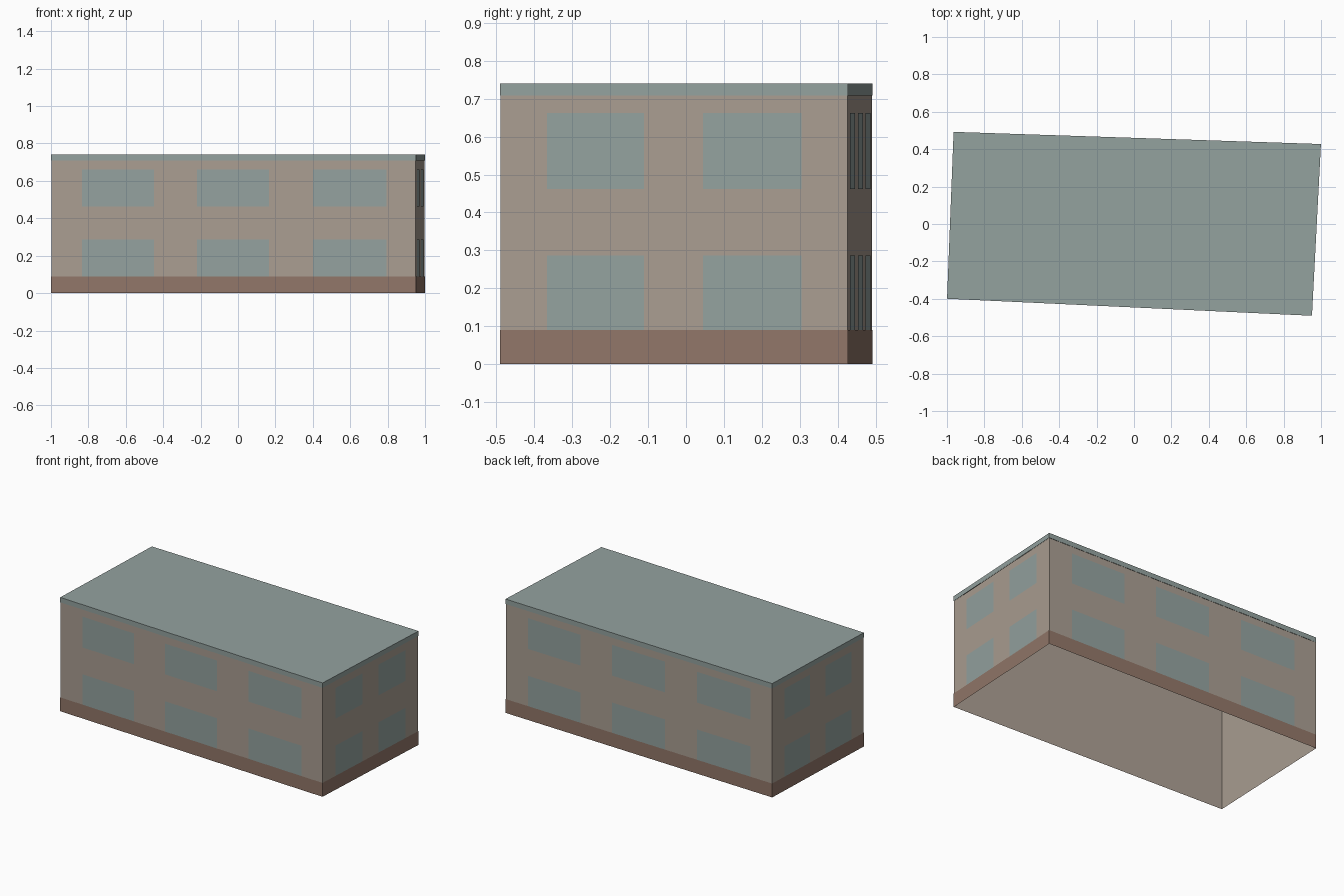
import bpy
import bmesh
from mathutils import Vector

if "Cube" in bpy.data.objects:
    bpy.data.objects.remove(bpy.data.objects["Cube"], do_unlink=True)

# Slightly skewed footprint, counter-clockwise from the front left corner
FOOTPRINT = [Vector(p) for p in ((-0.998, -0.398), (0.95, -0.489), (0.998, 0.426), (-0.963, 0.491))]
HEIGHT, EAVES, PLINTH = 0.74, 0.708, 0.09
STOREYS = ((PLINTH, 0.287), (0.462, 0.662))
LONG_BAYS = ((0.084, 0.282), (0.4, 0.598), (0.718, 0.92))
SHORT_BAYS = ((0.133, 0.414), (0.584, 0.867))
SKIN = 0.0015  # stand-off of the painted details


def material(name, colour):
    mat = bpy.data.materials.new(name)
    mat.use_nodes = True
    mat.diffuse_color = (*colour, 1)
    for node in mat.node_tree.nodes:
        if node.type == 'BSDF_PRINCIPLED':
            node.inputs["Base Color"].default_value = (*colour, 1)
    return mat


def make_object(name, quads, mat):
    bm = bmesh.new()
    for quad in quads:
        bm.faces.new([bm.verts.new(p) for p in quad])
    bmesh.ops.remove_doubles(bm, verts=bm.verts, dist=0.0001)
    mesh = bpy.data.meshes.new(name)
    bm.to_mesh(mesh)
    bm.free()
    mesh.materials.append(mat)
    obj = bpy.data.objects.new(name, mesh)
    bpy.context.collection.objects.link(obj)
    return obj


def side_quad(a, b, z0, z1):
    return [(*a, z0), (*b, z0), (*b, z1), (*a, z1)]


def sides(corners):
    return list(zip(corners, corners[1:] + corners[:1]))


def ring(corners, z0, z1):
    return [side_quad(a, b, z0, z1) for a, b in sides(corners)]


tan = material("tan_wall", (0.402, 0.342, 0.287))
teal = material("grey_teal", (0.296, 0.361, 0.347))
brown = material("brown_plinth", (0.287, 0.184, 0.141))

outer = [p + Vector((SKIN if p.x > 0 else -SKIN, SKIN if p.y > 0 else -SKIN)) for p in FOOTPRINT]

# Hollow wall shell, open underneath
make_object("walls", ring(FOOTPRINT, 0, EAVES), tan)

# Flat roof with its edge band
make_object("roof", ring(outer, EAVES, HEIGHT) + [[(*p, HEIGHT) for p in outer]], teal)

# Plinth band around the foot of the walls
make_object("plinth", ring(outer, 0, PLINTH), brown)

# Window panes, two storeys on every side
for side_name, (a, b), bays in zip(("front", "right_end", "back", "left_end"), sides(FOOTPRINT),
                                   (LONG_BAYS, SHORT_BAYS) * 2):
    along = b - a
    out = Vector((along.y, -along.x)).normalized() * SKIN
    panes = [side_quad(a + along * u0 + out, a + along * u1 + out, z0, z1)
             for u0, u1 in bays for z0, z1 in STOREYS]
    make_object(side_name + "_windows", panes, teal)
